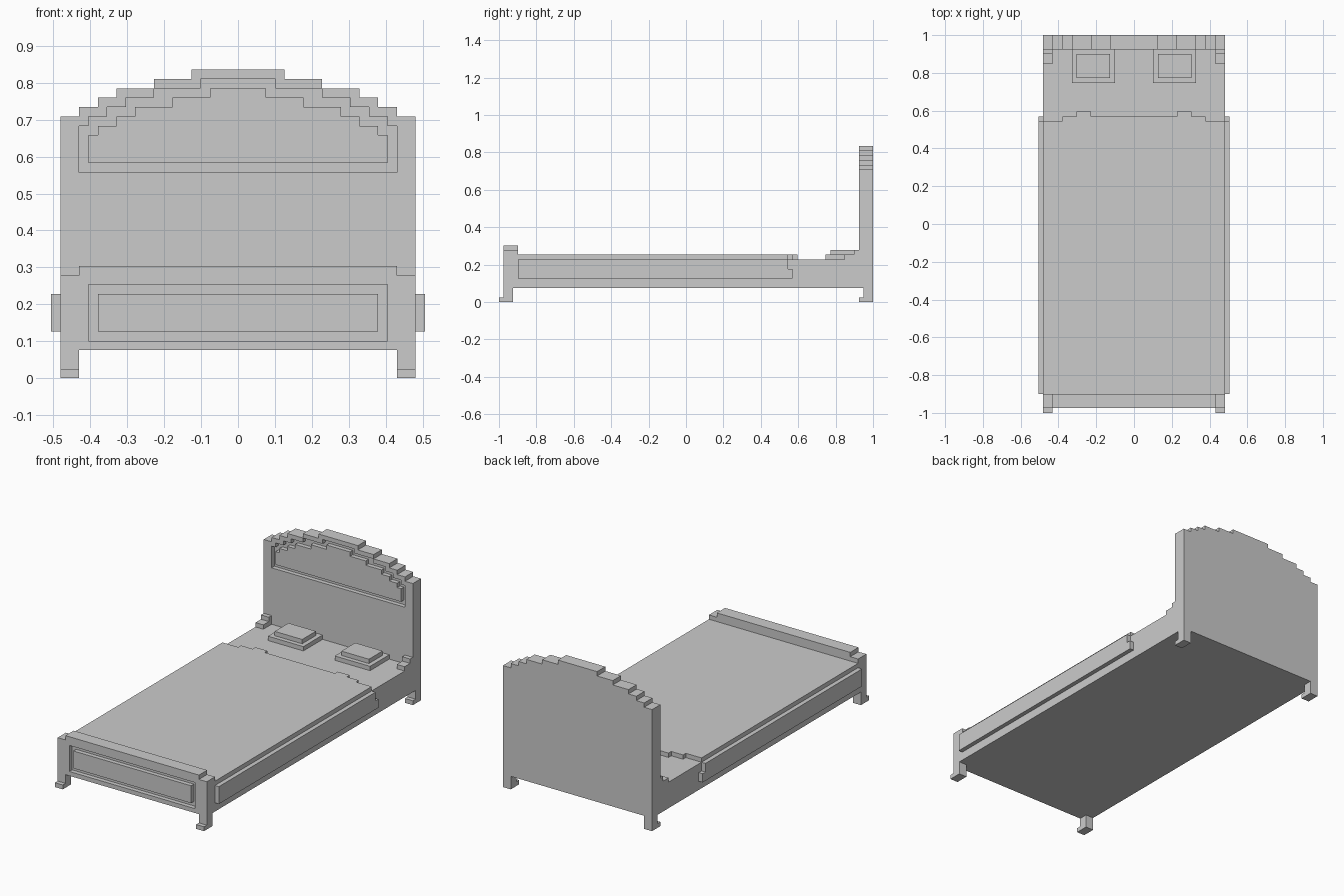
import bpy, bmesh

if "Cube" in bpy.data.objects:
    bpy.data.objects.remove(bpy.data.objects["Cube"])

U = 2 / 79  # one block of the stepped style


def prism(name, outline, start, end, axis):
    """Extrude a 2D outline (block units) along y (outline = x,z) or z (outline = x,y)."""
    bm = bmesh.new()
    if axis == 'y':
        pos = lambda a, b, d: (a * U, d * U - 1, b * U)
    else:
        pos = lambda a, b, d: (a * U, b * U - 1, d * U)
    lo = [bm.verts.new(pos(a, b, start)) for a, b in outline]
    hi = [bm.verts.new(pos(a, b, end)) for a, b in outline]
    bm.faces.new(lo)
    bm.faces.new(hi)
    n = len(lo)
    for i in range(n):
        j = (i + 1) % n
        bm.faces.new((lo[i], lo[j], hi[j], hi[i]))
    bmesh.ops.recalc_face_normals(bm, faces=bm.faces)
    me = bpy.data.meshes.new(name)
    bm.to_mesh(me)
    bm.free()
    ob = bpy.data.objects.new(name, me)
    bpy.context.collection.objects.link(ob)
    return ob


def box(name, x, y, z):
    return prism(name, [(x[0], y[0]), (x[1], y[0]), (x[1], y[1]), (x[0], y[1])], z[0], z[1], 'z')


def pair(name, x, y, z):
    box(name + "_right", x, y, z)
    box(name + "_left", (-x[1], -x[0]), y, z)


def stepped(bottom, steps):
    """Symmetric stepped outline: steps = (half width, top height) from the outside in."""
    right = [(steps[0][0], bottom)]
    for i, (w, h) in enumerate(steps):
        right.append((w, h))
        if i + 1 < len(steps):
            right.append((steps[i + 1][0], h))
    return right + [(-a, b) for a, b in reversed(right)]


def carve(target, outline, start, end):
    cutter = prism("cutter", outline, start, end, 'y')
    cutter.hide_render = True
    mod = target.modifiers.new("recess", 'BOOLEAN')
    mod.operation = 'DIFFERENCE'
    mod.solver = 'EXACT'
    mod.object = cutter
    bpy.context.view_layer.objects.active = target
    bpy.ops.object.modifier_apply(modifier=mod.name)
    bpy.data.objects.remove(cutter)


# headboard with stepped arch, groove and inner panel
head = prism("headboard", stepped(3, [(19, 28), (17, 29), (15, 30), (13, 31), (9, 32), (5, 33)]), 76, 79, 'y')
carve(head, stepped(22, [(17, 27), (16, 28), (14, 29), (12, 30), (9, 31), (4, 32)]), 75, 77)
prism("headboard_panel", stepped(23, [(16, 26), (15, 27), (13, 28), (11, 29), (7, 30), (3, 31)]), 76, 77, 'y')

# footboard with groove and inner panel
foot = prism("footboard", stepped(3, [(19, 11), (17, 12)]), 1, 4, 'y')
carve(foot, stepped(4, [(16, 10)]), 0, 2)
prism("footboard_panel", stepped(5, [(15, 9)]), 1, 2, 'y')

# frame and mattress
box("mattress", (-19, 19), (4, 76), (3, 9))

# blanket top with wavy upper hem, and side drapes
hem = [(19, 61), (15, 61), (15, 62), (12, 62), (12, 63), (9, 63), (9, 62)]
prism("blanket", [(-19, 4), (19, 4)] + hem + [(-a, b) for a, b in reversed(hem)], 9, 10, 'z')
pair("blanket_drape", (19, 20), (4, 61), (5, 9))
pair("blanket_drape_corner", (19, 20), (61, 62), (5, 7))

# pillows
pair("pillow_base", (4, 13), (69, 76), (9, 10))
pair("pillow_top", (5, 12), (70, 75), (10, 11))

# stepped brackets beside the headboard
pair("bracket_low", (17, 19), (73, 76), (9, 10))
pair("bracket_high", (17, 19), (75, 76), (10, 11))

# legs with protruding feet
pair("front_leg", (17, 19), (1, 3), (0, 3))
pair("front_toe", (17, 19), (0, 1), (0, 1))
pair("back_leg", (17, 19), (77, 79), (0, 3))
pair("back_toe", (17, 19), (76, 77), (0, 1))
